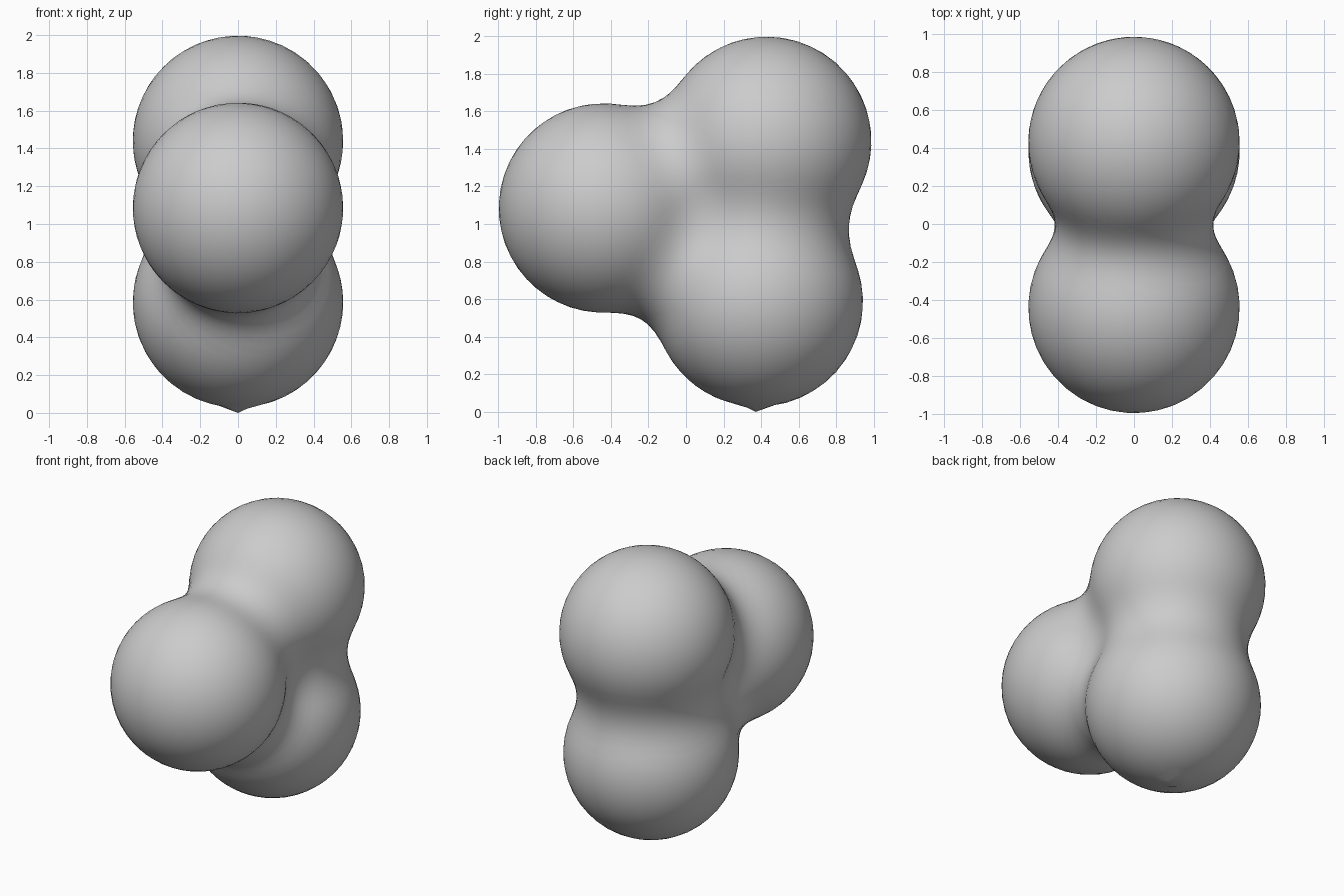
import bpy, bmesh
from mathutils import Vector

if "Cube" in bpy.data.objects:
    bpy.data.objects.remove(bpy.data.objects["Cube"])

# Three soft balls melted into one blob
BALLS = [Vector((0, 0.43, 1.44)), Vector((0, -0.44, 1.085)), Vector((0, 0.385, 0.585))]
REACH = 0.85        # distance at which a ball stops influencing the blend
RADIUS = 0.557      # visible radius of each ball
LEVEL = (1 - (RADIUS / REACH) ** 2) ** 3
CORE = Vector((0, 0.1, 1.04))   # point inside all three balls
TIP = Vector((0, 0.37, 0))      # small nipple under the lower ball


def inside(p):
    total = 0
    for c in BALLS:
        q = 1 - (p - c).length_squared / REACH ** 2
        if q > 0:
            total += q ** 3
    return total > LEVEL


def surface_distance(d):
    # March inward to the blended surface, then refine by bisection
    hi = 1.5
    while hi > 0.05 and not inside(CORE + d * (hi - 0.05)):
        hi -= 0.05
    lo = hi - 0.05
    for _ in range(14):
        mid = (lo + hi) / 2
        if inside(CORE + d * mid):
            lo = mid
        else:
            hi = mid
    return lo


# Blended body: a sphere pushed out to the blend surface
bm = bmesh.new()
bmesh.ops.create_icosphere(bm, subdivisions=5, radius=1)
for v in bm.verts:
    d = v.co.normalized()
    v.co = CORE + d * surface_distance(d)

# Pointed tip touching the floor
tip = min(bm.verts, key=lambda v: (v.co - TIP).length)
for v in bm.verts:
    r = (v.co.xy - TIP.xy).length
    if v.co.z < 0.2 and r < 0.07:
        v.co.z -= 0.025 * (1 - r / 0.07)
tip.co = TIP
for f in bm.faces:
    f.smooth = True

mesh = bpy.data.meshes.new("blended_balls")
bm.to_mesh(mesh)
bm.free()
body = bpy.data.objects.new("blended_balls", mesh)
bpy.context.collection.objects.link(body)
